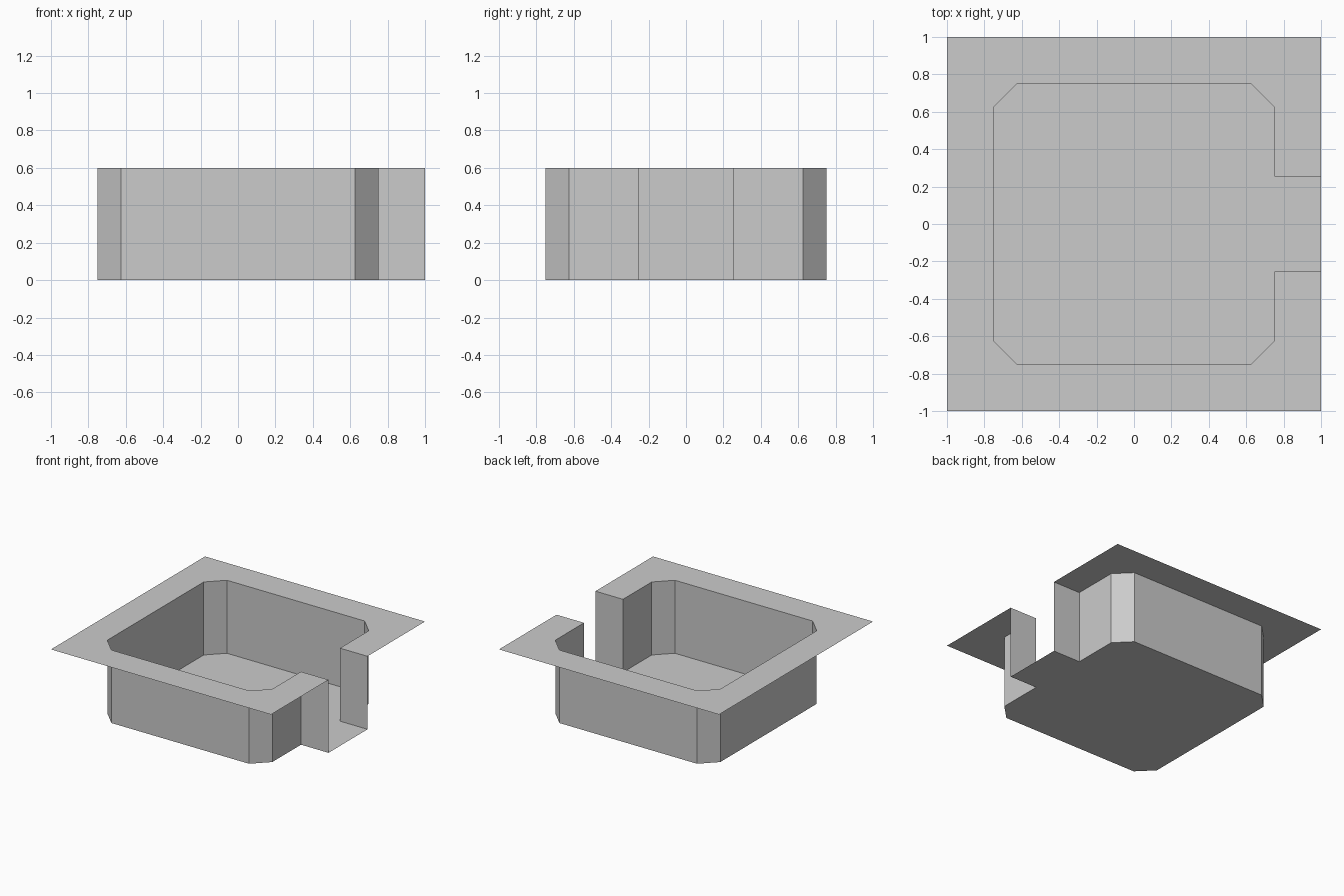
import bpy
import bmesh

if "Cube" in bpy.data.objects:
    bpy.data.objects.remove(bpy.data.objects["Cube"])

HEIGHT = 0.6      # wall height, rim level
WALL = 0.75       # half width of the basin
CHAMFER = 0.626   # where the corner chamfers start
GATE = 0.253      # half width of the open channel
EDGE = 1.0        # half width of the rim

# Basin outline: back half from the channel mouth, mirrored to the front
half = [(EDGE, GATE), (WALL, GATE), (WALL, CHAMFER), (CHAMFER, WALL),
        (-CHAMFER, WALL), (-WALL, CHAMFER)]
outline = half + [(x, -y) for x, y in reversed(half)]
corners = [(EDGE, EDGE), (-EDGE, EDGE), (-EDGE, -EDGE), (EDGE, -EDGE)]

bm = bmesh.new()
low = [bm.verts.new((x, y, 0)) for x, y in outline]
top = [bm.verts.new((x, y, HEIGHT)) for x, y in outline]
outer = [bm.verts.new((x, y, HEIGHT)) for x, y in corners]

# Floor, including the channel floor
bm.faces.new(low)

# Walls facing into the basin, channel mouth left open
for i in range(len(outline) - 1):
    bm.faces.new((low[i + 1], low[i], top[i], top[i + 1]))

# Flat rim around the basin, broken at the channel
bm.faces.new(outer + top[::-1])

mesh = bpy.data.meshes.new("sunken_basin")
bm.to_mesh(mesh)
bm.free()
basin = bpy.data.objects.new("sunken_basin", mesh)
bpy.context.collection.objects.link(basin)
